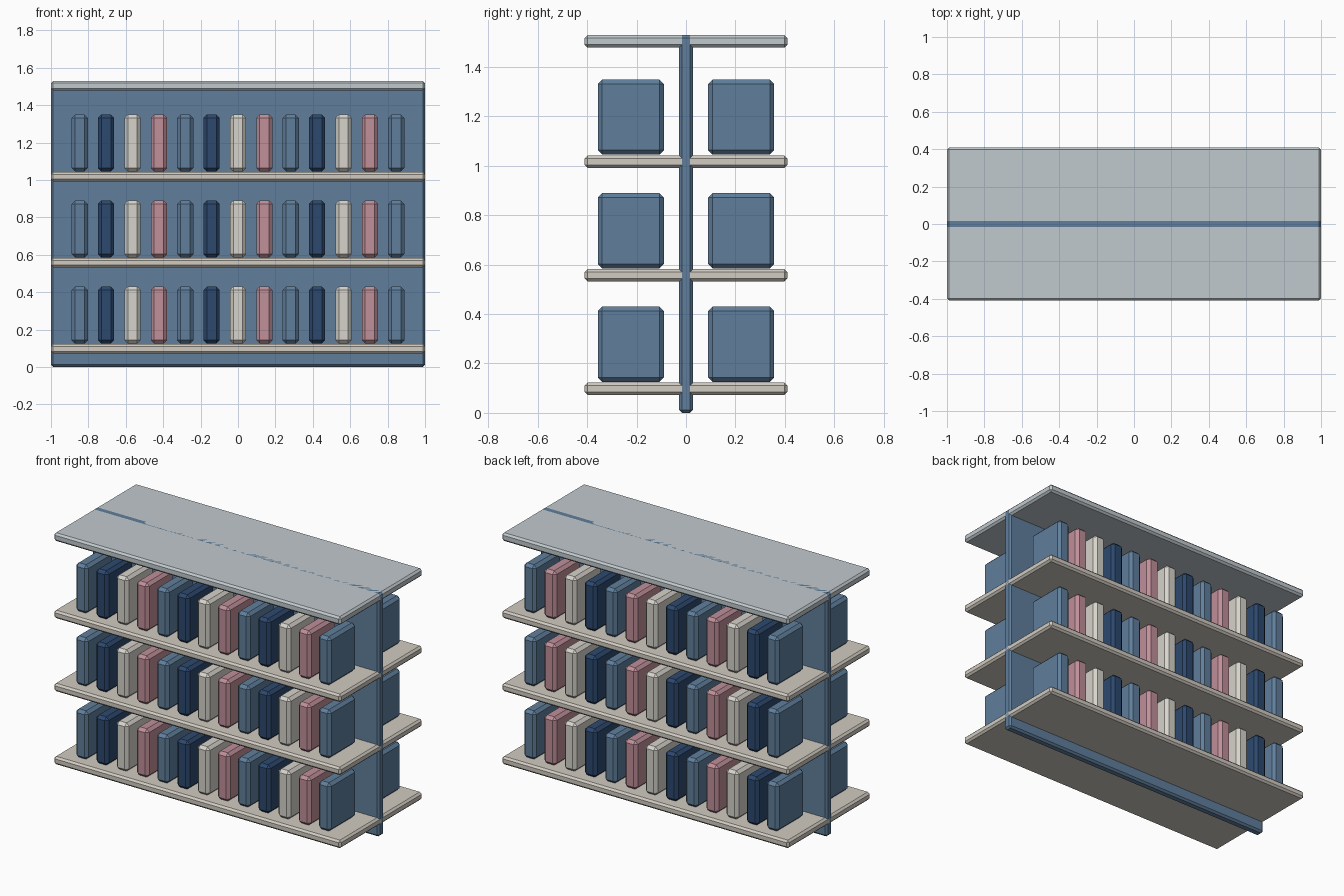
import bpy, bmesh

if "Cube" in bpy.data.objects:
    bpy.data.objects.remove(bpy.data.objects["Cube"])


def material(name, rgb):
    m = bpy.data.materials.new(name)
    m.diffuse_color = (*[(c / 255) ** 2.2 for c in rgb], 1)
    m.use_nodes = True
    m.node_tree.nodes["Principled BSDF"].inputs["Base Color"].default_value = m.diffuse_color
    return m


BLUE = material("blue", (96, 126, 155))
NAVY = material("navy", (48, 74, 110))
CREAM = material("cream", (214, 210, 202))
PINK = material("pink", (190, 142, 152))
BOARD = material("board", (208, 202, 192))
TOP = material("top", (192, 200, 204))


def box(name, x, y, z, bevel, mat):
    """Chamfered box from (min, max) ranges."""
    bm = bmesh.new()
    bmesh.ops.create_cube(bm, size=1)
    for v in bm.verts:
        v.co = [r[0] if c < 0 else r[1] for c, r in zip(v.co, (x, y, z))]
    bmesh.ops.bevel(bm, geom=bm.edges[:], offset=bevel, segments=1,
                    affect='EDGES', profile=0.5)
    mesh = bpy.data.meshes.new(name)
    bm.to_mesh(mesh)
    bm.free()
    mesh.materials.append(mat)
    ob = bpy.data.objects.new(name, mesh)
    bpy.context.collection.objects.link(ob)
    return ob


# Central divider and top board
box("centre_panel", (-1, 1), (-0.028, 0.028), (0, 1.53), 0.012, BLUE)
box("top_board", (-1, 1), (-0.41, 0.41), (1.478, 1.53), 0.012, TOP)

# Shelves, each with a row of boxed goods mirrored to the back
for level in range(3):
    z = 0.072 + 0.46 * level
    box(f"shelf_{level + 1}", (-1, 1), (-0.41, 0.41), (z, z + 0.05), 0.012, BOARD)
    for i in range(13):
        cx = (i - 6) * 0.141
        item = box(f"shelf_{level + 1}_item_{i + 1}", (cx - 0.043, cx + 0.043),
                   (-0.357, -0.09), (z + 0.053, z + 0.358), 0.018,
                   (BLUE, NAVY, CREAM, PINK)[i % 4])
        mirror = item.modifiers.new("mirror", 'MIRROR')
        mirror.use_axis = (False, True, False)
        mirror.use_clip = False
